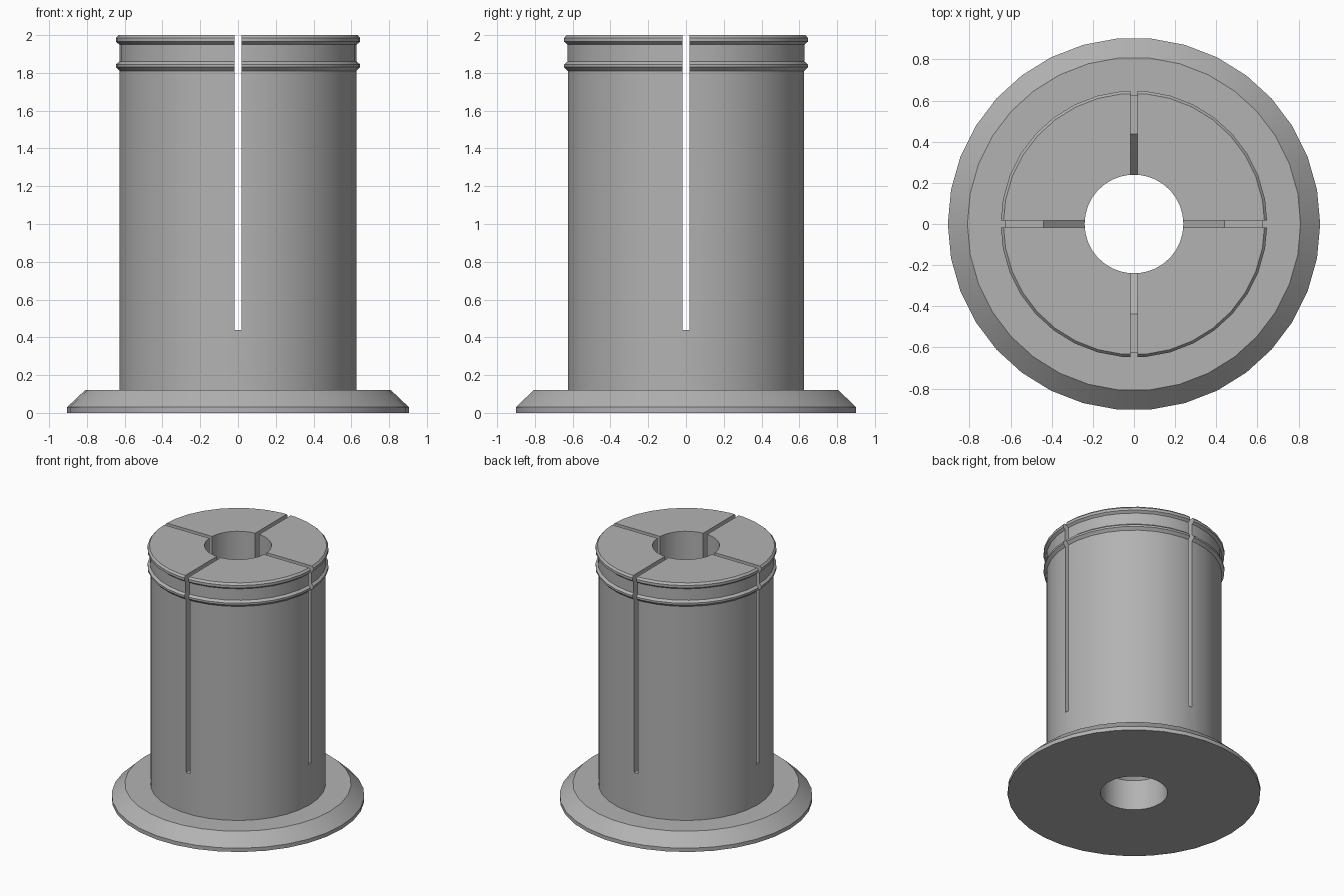
import bpy, bmesh, math

if "Cube" in bpy.data.objects:
    bpy.data.objects.remove(bpy.data.objects["Cube"])

SIDES = 34
SLOT_WIDTH = 0.035
SLOT_FLOOR = 0.44

grey = bpy.data.materials.new("plain grey")
grey.use_nodes = True
colour = (0.45, 0.45, 0.45, 1)
grey.diffuse_color = colour
grey.node_tree.nodes["Principled BSDF"].inputs["Base Color"].default_value = colour


def add_object(name, bm):
    mesh = bpy.data.meshes.new(name)
    bmesh.ops.recalc_face_normals(bm, faces=bm.faces)
    bm.to_mesh(mesh)
    bm.free()
    mesh.materials.append(grey)
    obj = bpy.data.objects.new(name, mesh)
    bpy.context.collection.objects.link(obj)
    return obj


def revolve(name, profile):
    """Turn a closed (radius, height) profile around the z axis."""
    bm = bmesh.new()
    rings = []
    for i in range(SIDES):
        a = math.tau * i / SIDES
        rings.append([bm.verts.new((r * math.cos(a), r * math.sin(a), z)) for r, z in profile])
    n = len(profile)
    for i in range(SIDES):
        here, there = rings[i], rings[(i + 1) % SIDES]
        for j in range(n):
            k = (j + 1) % n
            bm.faces.new((here[j], there[j], there[k], here[k]))
    return add_object(name, bm)


def box(name, size, centre_z):
    bm = bmesh.new()
    bmesh.ops.create_cube(bm, size=1)
    bmesh.ops.scale(bm, vec=size, verts=bm.verts)
    bmesh.ops.translate(bm, vec=(0, 0, centre_z), verts=bm.verts)
    return add_object(name, bm)


# Flanged foot, sleeve and two snap beads, with a hollow core
foot = [(0.24, 0), (0.905, 0), (0.905, 0.03), (0.81, 0.12), (0.628, 0.12)]
lower_bead = [(0.628, 1.81), (0.648, 1.83), (0.648, 1.845), (0.63, 1.86)]
upper_bead = [(0.63, 1.95), (0.648, 1.965), (0.648, 1.985), (0.635, 2)]
core = [(0.24, 2), (0.24, 1.7), (0.44, 1.5), (0.44, SLOT_FLOOR), (0.24, 0.24)]
spool = revolve("slotted_spool", foot + lower_bead + upper_bead + core)

# Two crossing slots split the sleeve into four springy legs
height = 2
for name, size in (("slot_across", (2, SLOT_WIDTH, height)),
                   ("slot_deep", (SLOT_WIDTH, 2, height))):
    cutter = box(name, size, SLOT_FLOOR + height / 2)
    cutter.hide_render = True
    bpy.context.view_layer.objects.active = spool
    cut = spool.modifiers.new(name, "BOOLEAN")
    cut.operation = "DIFFERENCE"
    cut.solver = "EXACT"
    cut.object = cutter
    bpy.ops.object.modifier_apply(modifier=name)
    bpy.data.objects.remove(cutter)

# Smooth round walls with crisp edges
bpy.ops.object.select_all(action="DESELECT")
spool.select_set(True)
bpy.context.view_layer.objects.active = spool
bpy.ops.object.shade_smooth_by_angle(angle=math.radians(25))
